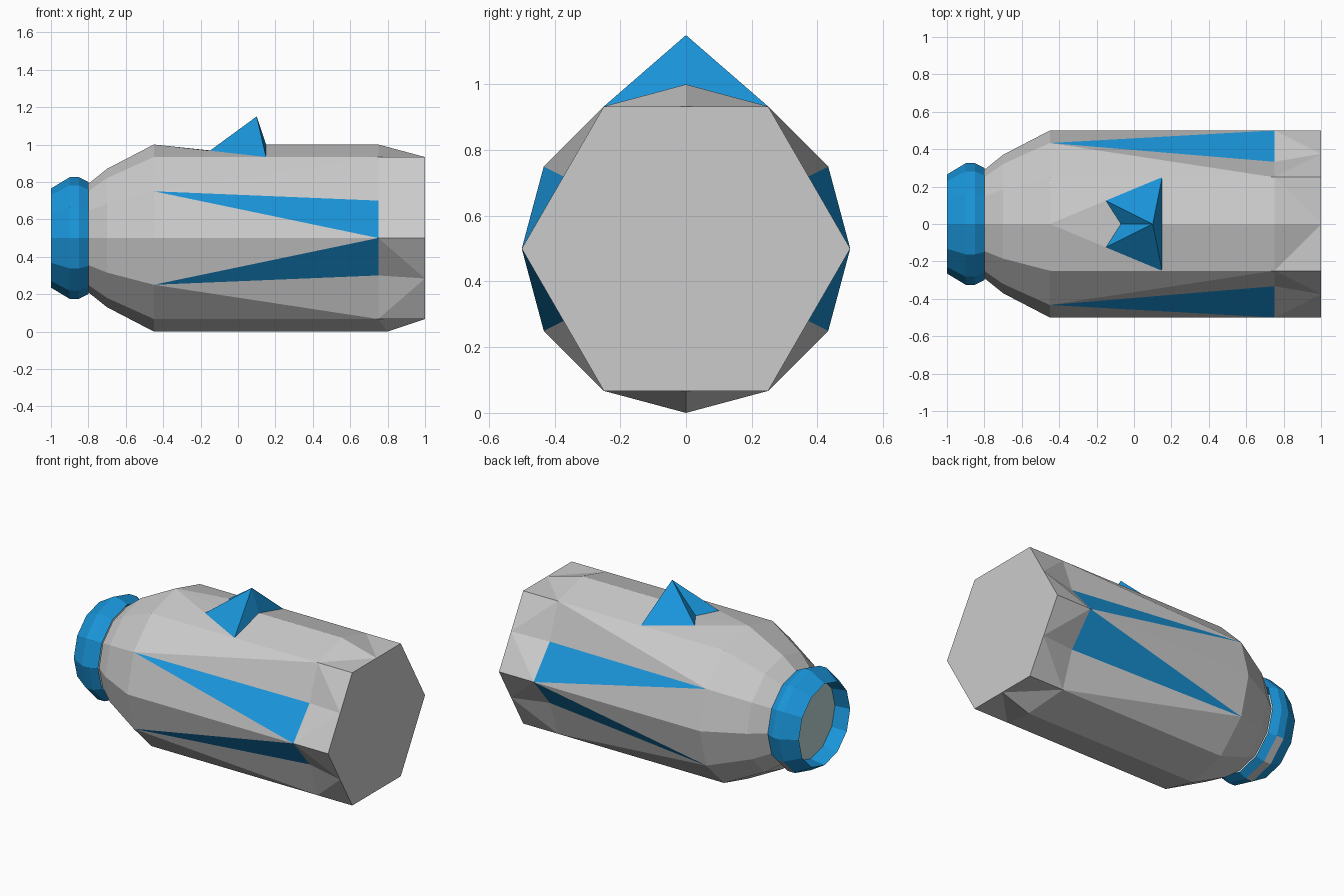
import bpy, bmesh, math
from mathutils import Vector

if "Cube" in bpy.data.objects:
    bpy.data.objects.remove(bpy.data.objects["Cube"])

CENTRE = Vector((0, 0, 0.5))


def material(name, rgb):
    m = bpy.data.materials.new(name)
    m.diffuse_color = (*rgb, 1)
    m.use_nodes = True
    m.node_tree.nodes["Principled BSDF"].inputs["Base Color"].default_value = m.diffuse_color
    return m


def build(name, faces, mat=None, mirror=True, inward=False):
    """Object from point-lists; faces are turned away from the body centre."""
    bm = bmesh.new()
    for pts in faces:
        f = bm.faces.new([bm.verts.new(p) for p in pts])
        f.normal_update()
        if (f.normal.dot(f.calc_center_median() - CENTRE) < 0) != inward:
            f.normal_flip()
    bmesh.ops.remove_doubles(bm, verts=bm.verts, dist=0.0005)
    me = bpy.data.meshes.new(name)
    bm.to_mesh(me)
    bm.free()
    ob = bpy.data.objects.new(name, me)
    bpy.context.collection.objects.link(ob)
    if mat:
        me.materials.append(mat)
    if mirror:
        m = ob.modifiers.new("mirror", 'MIRROR')
        m.use_axis = (False, True, False)
    return ob


def pt(x, r, k):
    """Point k (of 12) on a ring around the x axis."""
    a = math.radians(30 * k)
    return Vector((x, r * math.cos(a), 0.5 + r * math.sin(a)))


def lathe(profile, ks=range(12)):
    return [[pt(*a, k), pt(*a, k + 1), pt(*b, k + 1), pt(*b, k)]
            for a, b in zip(profile, profile[1:]) for k in ks]


blue = material("blue", (0.01, 0.30, 0.70))
glass = material("grey_green", (0.5, 0.64, 0.65))

# Sighting fin points, one side
P = Vector((-0.15, 0.125, 0.967))
Q = Vector((0.15, 0.25, 0.933))
R = Vector((0.15, 0, 1.0))
N = Vector((-0.07, 0, 0.96))
T = Vector((0.10, 0, 1.15))

# Half body: tapered neck, then notched sides ending in a hexagon
body, panels = [], []
for s in (1, -1):
    body += lathe([(-0.8, 0.29), (-0.7, 0.37), (-0.45, 0.5)],
                  range(3) if s > 0 else range(-3, 0))
    a = [pt(-0.45, 0.5, s * k) for k in range(4)]
    b = [pt(0.75, 0.5, s * k) for k in range(4)]
    b[1] = Vector((0.75, 0.333, 0.5 + 0.2 * s))
    if s < 0:
        b[3].x = 0.8
    c = [pt(1, 0.5 if k % 2 == 0 else 0.433, s * k) for k in range(4)]
    panels.append([a[1], b[1], b[0]])
    body += [[a[0], a[1], b[0]], [a[1], a[2], b[2]], [a[1], b[2], b[1]]]
    if s > 0:
        body += [[a[3], a[2], Q, P], [Q, b[2], b[3], R], [a[3], P, N]]
    else:
        body.append([a[2], a[3], b[3], b[2]])
    body += [[b[0], c[0], c[1]], [b[0], c[1], b[1]],
             [b[1], c[1], b[2]], [b[2], c[1], c[2]],
             [b[2], c[2], c[3]], [b[2], c[3], b[3]]]
    body.append([Vector((1, 0, 0.5))] + c)
build("body", body)
build("side_panels", panels, blue)

# Fin on top
build("top_fin", [[P, Q, T], [P, N, T], [Q, R, T]], blue)

# Collar around the mouth, with one grey patch on the underside
outer = lathe([(-0.8, 0.30), (-0.85, 0.325)]) + lathe([(-0.9, 0.325), (-1, 0.265)])
outer += lathe([(-0.85, 0.325), (-0.9, 0.325)], range(-1, 9))
build("collar", outer, blue, mirror=False)
build("collar_patch", lathe([(-0.85, 0.325), (-0.9, 0.325)], range(9, 11)), mirror=False)
build("collar_inside", lathe([(-1, 0.265), (-0.9, 0.25)]), blue, mirror=False, inward=True)

# Recessed disc in the mouth
build("mouth_disc", [[pt(-0.9, 0.25, k) for k in range(12)]], glass, mirror=False)
